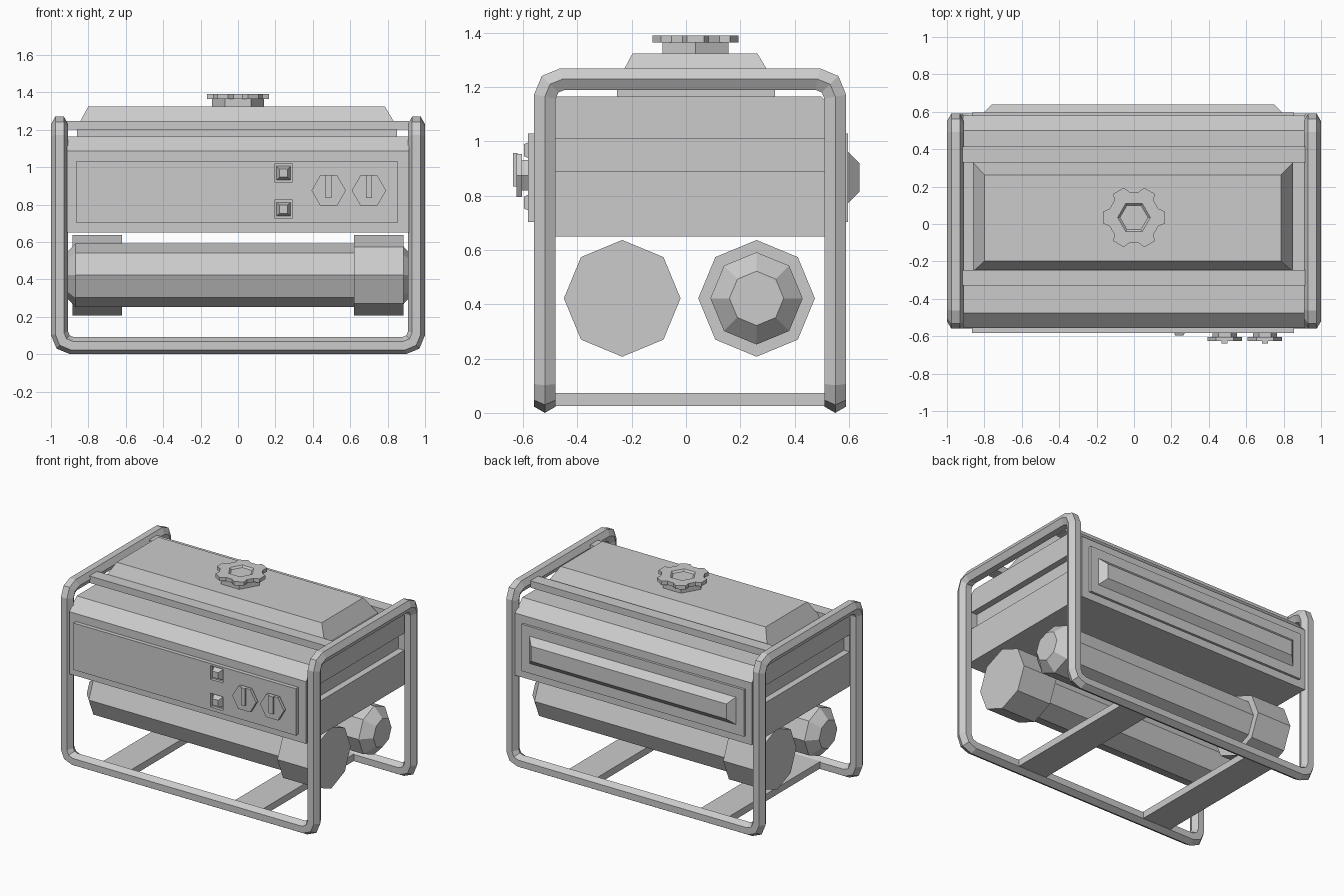
import bpy, bmesh, math
from mathutils import Vector

if "Cube" in bpy.data.objects:
    bpy.data.objects.remove(bpy.data.objects["Cube"])


def place(axis, t, u, v):
    return {'x': (t, u, v), 'y': (u, t, v), 'z': (u, v, t)}[axis]


def loft(name, rings, close=False):
    """Skin a list of equal-length rings; cap the ends unless closed."""
    bm = bmesh.new()
    vs = [[bm.verts.new(p) for p in r] for r in rings]
    n = len(vs[0])
    pairs = list(zip(vs, vs[1:]))
    if close:
        first, last = vs[0], vs[-1]
        s = min(range(n), key=lambda i: (last[i].co - first[0].co).length)
        pairs.append((last[s:] + last[:s], first))
    else:
        bm.faces.new(vs[0])
        bm.faces.new(vs[-1])
    for a, b in pairs:
        for i in range(n):
            j = (i + 1) % n
            bm.faces.new((a[i], a[j], b[j], b[i]))
    if close:
        bmesh.ops.remove_doubles(bm, verts=bm.verts, dist=1e-4)
    bmesh.ops.recalc_face_normals(bm, faces=bm.faces)
    me = bpy.data.meshes.new(name)
    bm.to_mesh(me)
    bm.free()
    ob = bpy.data.objects.new(name, me)
    bpy.context.collection.objects.link(ob)
    return ob


def block(name, axis, *sections):
    """Rectangular sections (t, u0, u1, v0, v1) along an axis."""
    return loft(name, [[place(axis, t, u, v) for u, v in
                        ((u0, v0), (u1, v0), (u1, v1), (u0, v1))]
                       for t, u0, u1, v0, v1 in sections])


def ngon(name, axis, n, cu, cv, *sections):
    """Regular n-gon sections (t, radius) along an axis."""
    return loft(name, [[place(axis, t, cu + r * math.cos(2 * math.pi * i / n),
                              cv + r * math.sin(2 * math.pi * i / n))
                        for i in range(n)] for t, r in sections])


def cut(ob, cutter):
    cutter.hide_render = True
    m = ob.modifiers.new("cut", 'BOOLEAN')
    m.operation, m.object, m.solver = 'DIFFERENCE', cutter, 'EXACT'
    bpy.context.view_layer.objects.active = ob
    bpy.ops.object.modifier_apply(modifier=m.name)
    bpy.data.objects.remove(cutter)


# Tubular frame: one closed hexagonal tube with rounded corners
X, F, B, T, L = 0.954, -0.52, 0.55, 1.23, 0.046
corners = [Vector(c) for c in ((-X, F, T), (-X, B, T), (-X, B, L), (X, B, L),
                               (X, B, T), (X, F, T), (X, F, L), (-X, F, L))]
path = [Vector((-X, F, 0.6))]
rad = 0.065
for i, c in enumerate(corners):
    d1 = (c - corners[i - 1]).normalized()
    d2 = (corners[(i + 1) % 8] - c).normalized()
    path += [c - d1 * rad, c + (d2 - d1) * rad * 0.293, c + d2 * rad]
ring = [path[0] + Vector((0.046 * math.cos(a), 0.046 * math.sin(a), 0))
        for a in (math.pi * i / 3 for i in range(6))]
rings = [ring]
for i in range(1, len(path)):
    p = path[i]
    d1 = (p - path[i - 1]).normalized()
    d2 = (path[(i + 1) % len(path)] - p).normalized()
    n = d1 + d2
    ring = [v + d1 * ((p - v).dot(n) / d1.dot(n)) for v in ring]
    rings.append(ring)
loft("tube_frame", rings, close=True)

# Bottom cross bars
for side, x0, x1 in (("left", -0.7, -0.48), ("right", 0.32, 0.54)):
    block(side + "_cross_bar", 'z', (0.025, x0, x1, F, B), (0.073, x0, x1, F, B))

# Housing with chamfered top edges and a groove in each end
profile = [(-0.555, 0.65), (0.58, 0.65), (0.58, 1.085), (0.5, 1.165),
           (-0.475, 1.165), (-0.555, 1.085)]
housing = loft("housing", [[(x, y, z) for y, z in profile] for x in (-0.915, 0.915)])
for s in (-1, 1):
    cut(housing, block("groove_cutter", 'x', (s * 0.87, -0.5, 0.53, 0.89, 1.01),
                       (s * 1.0, -0.5, 0.53, 0.89, 1.01)))

# Front control panel with two recessed switches
panel = block("control_panel", 'y', (-0.53, -0.865, 0.855, 0.703, 1.03),
              (-0.583, -0.865, 0.855, 0.703, 1.03))
for name, z in (("upper", 0.968), ("lower", 0.775)):
    x, h = 0.243, 0.048
    cut(panel, block("switch_cutter", 'y', (-0.562, x - h, x + h, z - h, z + h),
                     (-0.62, x - h, x + h, z - h, z + h)))
    a, b = 0.04, 0.022
    block(name + "_switch", 'y', (-0.555, x - a, x + a, z - a, z + a),
          (-0.597, x - b, x + b, z - b, z + b))

# Dials
for name, x in (("left", 0.485), ("right", 0.7)):
    ngon(name + "_dial_stem", 'y', 6, x, 0.875, (-0.57, 0.065), (-0.606, 0.065))
    ngon(name + "_dial", 'y', 6, x, 0.875, (-0.604, 0.092), (-0.625, 0.092))
    block(name + "_dial_grip", 'y', (-0.62, x - 0.016, x + 0.016, 0.835, 0.957),
          (-0.638, x - 0.016, x + 0.016, 0.835, 0.957))

# Rear panel with raised cover
block("rear_panel", 'y', (0.55, -0.865, 0.855, 0.703, 1.03),
      (0.597, -0.865, 0.855, 0.703, 1.03))
block("rear_cover", 'y', (0.59, -0.81, 0.8, 0.765, 0.97),
      (0.64, -0.76, 0.75, 0.815, 0.92))

# Fuel tank and the rails beside it
block("fuel_tank", 'z', (1.15, -0.86, 0.85, -0.255, 0.328),
      (1.215, -0.86, 0.85, -0.255, 0.328), (1.325, -0.8, 0.785, -0.197, 0.263))
for name, y0, y1 in (("front", -0.33, -0.245), ("rear", 0.328, 0.415)):
    block(name + "_tank_rail", 'z', (1.2, -0.918, 0.913, y0, y1),
          (1.248, -0.918, 0.913, y0, y1))

# Fuel cap: hexagonal neck and six-lobed top with a recess
cy = 0.035
ngon("cap_neck", 'z', 6, 0, cy, (1.31, 0.14), (1.368, 0.14))
star = [(r * math.cos(math.radians(60 * k + a)), cy + r * math.sin(math.radians(60 * k + a)))
        for k in range(6) for a, r in ((-11, 0.168), (11, 0.168), (20, 0.138), (40, 0.138))]
cap = loft("fuel_cap", [[(x, y, z) for x, y in star] for z in (1.364, 1.39)])
cut(cap, ngon("cap_cutter", 'z', 6, 0, cy, (1.378, 0.075), (1.40, 0.098)))

# Two octagonal drums lying in opposite directions
for name, s, y in (("front", -1, -0.235), ("rear", 1, 0.26)):
    ngon(name + "_drum", 'x', 8, y, 0.422, (s * -0.65, 0.17), (s * 0.87, 0.17),
         (s * 0.935, 0.1))
    ngon(name + "_drum_head", 'x', 8, y, 0.422, (s * -0.885, 0.215), (s * -0.62, 0.215))
